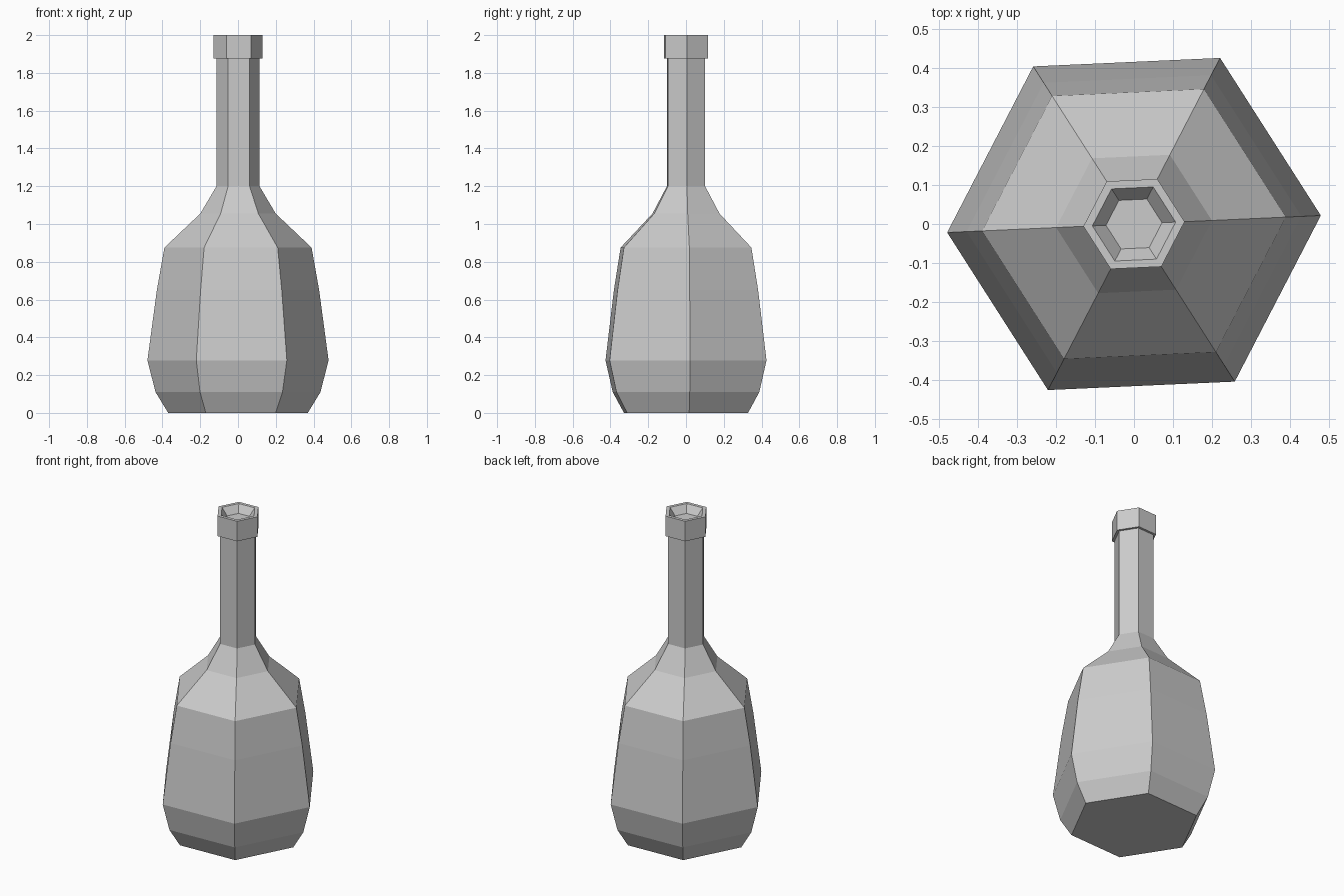
import bpy, bmesh
from math import cos, sin, pi, radians

if "Cube" in bpy.data.objects:
    bpy.data.objects.remove(bpy.data.objects["Cube"])

SIDES = 6
TURN = radians(2.6)

# Profile (radius, height): base, belly, shoulder, neck, lip, shallow mouth
PROFILE = [
    (0.37, 0.0), (0.437, 0.11), (0.48, 0.278), (0.43, 0.65), (0.39, 0.875),
    (0.20, 1.055), (0.114, 1.2), (0.114, 1.875), (0.13, 1.875), (0.13, 2.0),
    (0.107, 2.0), (0.072, 1.955),
]


def lathe(name, profile):
    bm = bmesh.new()
    rings = [[bm.verts.new((r * cos(TURN + 2 * pi * i / SIDES),
                            r * sin(TURN + 2 * pi * i / SIDES), z))
              for i in range(SIDES)] for r, z in profile]
    for low, high in zip(rings, rings[1:]):
        for i in range(SIDES):
            j = (i + 1) % SIDES
            bm.faces.new((low[i], low[j], high[j], high[i]))
    # Close the bottom and the floor of the mouth
    bm.faces.new(rings[0][::-1])
    bm.faces.new(rings[-1])
    mesh = bpy.data.meshes.new(name)
    bm.to_mesh(mesh)
    bm.free()
    obj = bpy.data.objects.new(name, mesh)
    bpy.context.collection.objects.link(obj)
    return obj


lathe("bottle", PROFILE)
